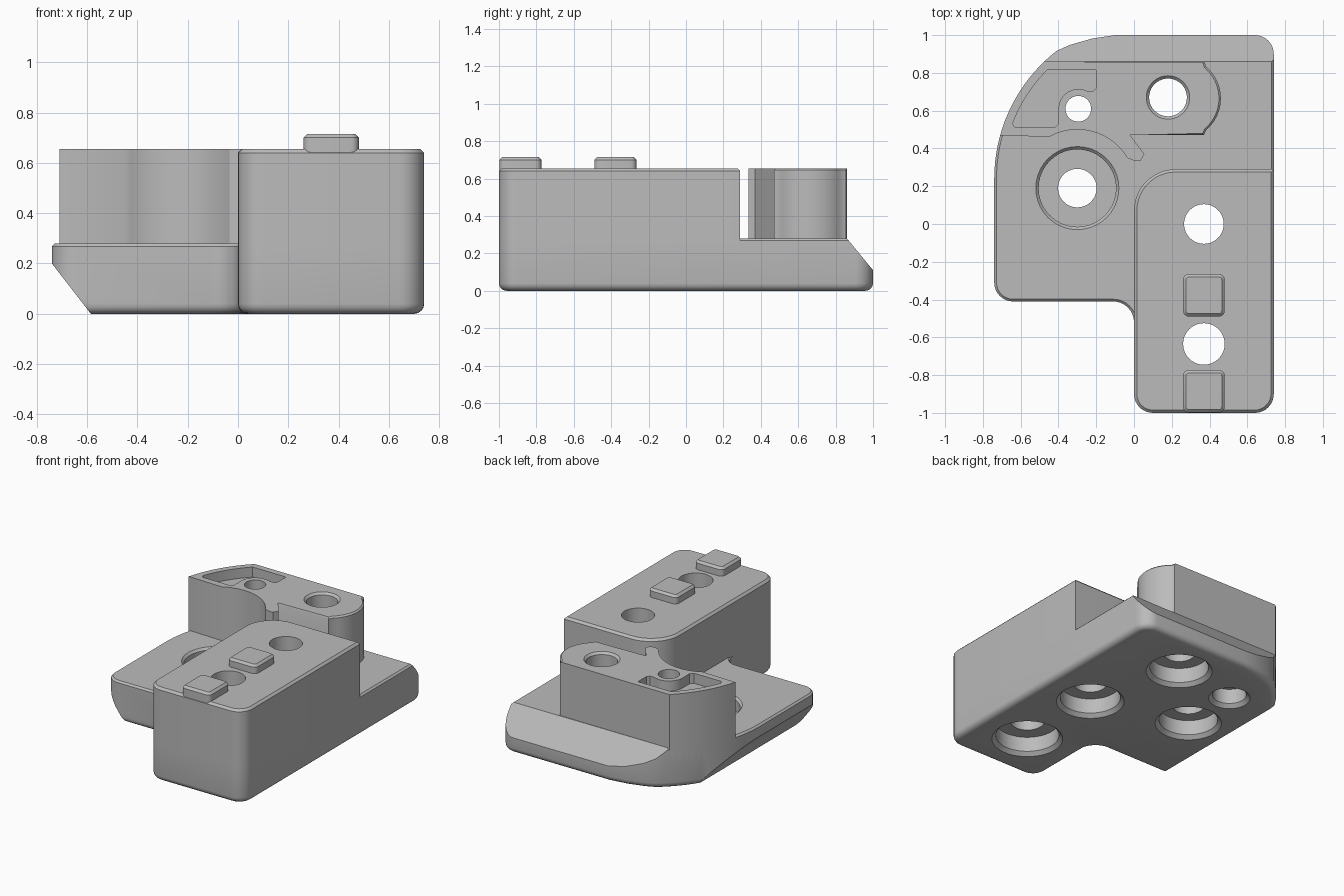
import bpy, bmesh
from math import cos, sin, radians
from mathutils import Vector

if "Cube" in bpy.data.objects:
    bpy.data.objects.remove(bpy.data.objects["Cube"])

grey = bpy.data.materials.new("plain_grey")
grey.use_nodes = True
colour = (0.5, 0.5, 0.5, 1)
grey.diffuse_color = colour
grey.node_tree.nodes["Principled BSDF"].inputs["Base Color"].default_value = colour

BASE_TOP, BLOCK_TOP, STUD_TOP = 0.28, 0.655, 0.715


def arc(cx, cy, r, a0, a1, n=8):
    angles = [radians(a0 + (a1 - a0) * i / n) for i in range(n + 1)]
    return [(cx + r * cos(a), cy + r * sin(a)) for a in angles]


def finish(name, bm):
    bmesh.ops.recalc_face_normals(bm, faces=bm.faces)
    mesh = bpy.data.meshes.new(name)
    bm.to_mesh(mesh)
    bm.free()
    mesh.materials.append(grey)
    obj = bpy.data.objects.new(name, mesh)
    bpy.context.collection.objects.link(obj)
    return obj


def rim_bevel(bm, z, size, segments, rule=lambda p: True):
    edges = [e for e in bm.edges if all(abs(v.co.z - z) < 1e-5 for v in e.verts)
             and rule((e.verts[0].co + e.verts[1].co) / 2)]
    bmesh.ops.bevel(bm, geom=edges, offset=size, segments=segments,
                    profile=0.5, affect='EDGES')


def prism(outline, z0, z1):
    bm = bmesh.new()
    face = bm.faces.new([bm.verts.new((x, y, z0)) for x, y in outline])
    top = bmesh.ops.extrude_face_region(bm, geom=[face])["geom"]
    bmesh.ops.translate(bm, vec=(0, 0, z1 - z0),
                        verts=[g for g in top if isinstance(g, bmesh.types.BMVert)])
    bmesh.ops.recalc_face_normals(bm, faces=bm.faces)
    return bm


def slice_off(bm, point, normal):
    bmesh.ops.bisect_plane(bm, geom=bm.verts[:] + bm.edges[:] + bm.faces[:],
                           plane_co=point, plane_no=Vector(normal).normalized(),
                           clear_outer=True)
    bmesh.ops.holes_fill(bm, edges=[e for e in bm.edges if e.is_boundary], sides=0)


def lathe(name, x, y, profile, n=40):
    bm = bmesh.new()
    rings = [[bm.verts.new((px, py, z)) for px, py in arc(x, y, r, 0, 360, n)[:-1]]
             for r, z in profile]
    for a, b in zip(rings, rings[1:]):
        for i in range(n):
            j = (i + 1) % n
            bm.faces.new((a[i], a[j], b[j], b[i]))
    bm.faces.new(rings[0])
    bm.faces.new(rings[-1])
    return finish(name, bm)


# Base plate: stepped footprint, rounded back, sloped back and left undersides
sweep = (0.118, 0.24, 0.858)
base = prism(arc(-0.64, -0.31, 0.1, 180, 270) + arc(-0.11, -0.52, 0.11, 90, 0)
             + arc(0.1, -0.9, 0.1, 180, 270) + arc(0.64, -0.9, 0.1, 270, 360)
             + arc(0.64, 0.9, 0.1, 0, 90)
             + [(-0.1, 1), (-0.22, 0.982), (-0.34, 0.948)]
             + arc(*sweep, 128, 180, 18), 0, BASE_TOP)
rim_bevel(base, 0, 0.04, 4)
rim_bevel(base, BASE_TOP, 0.012, 1)
slice_off(base, (0, 0.86, BASE_TOP), (0, 0.17, 0.14))
slice_off(base, (-0.74, 0, 0.2), (-0.2, 0, -0.155))
base_plate = finish("base_plate", base)

# Long raised block
block = prism(arc(0.1, -0.9, 0.1, 180, 270) + arc(0.64, -0.9, 0.1, 270, 360)
              + [(0.74, 0.29)] + arc(0.22, 0.07, 0.22, 90, 180, 12), 0.15, BLOCK_TOP)
rim_bevel(block, BLOCK_TOP, 0.015, 1)
long_block = finish("long_block", block)

# Rear raised block with a concave front and a small hooked lip
rear = prism(arc(*sweep, 133.7, 164.5, 12) + arc(-0.3, 0.19, 0.31, 119, 31, 16)
             + [(0.0, 0.335), (0.035, 0.335), (0.055, 0.37), (-0.02, 0.47)]
             + [(0.37, 0.47)] + arc(0.24, 0.665, 0.22, -50, 50, 12)
             + [(0.375, 0.855)], 0.2, BLOCK_TOP)
rim_bevel(rear, BLOCK_TOP, 0.01, 1, lambda p: p.x > 0 and p.y > 0.46)
rear_block = finish("rear_block", rear)

# Locating studs on the long block
studs = []
for name, y0 in (("front_stud", -0.998), ("middle_stud", -0.49)):
    x0, x1, y1, r = 0.26, 0.48, y0 + 0.225, 0.03
    stud = prism(arc(x0 + r, y0 + r, r, 180, 270, 4) + arc(x1 - r, y0 + r, r, 270, 360, 4)
                 + arc(x1 - r, y1 - r, r, 0, 90, 4) + arc(x0 + r, y1 - r, r, 90, 180, 4),
                 0.635, STUD_TOP)
    rim_bevel(stud, STUD_TOP, 0.015, 1)
    studs.append(finish(name, stud))


# Screw holes: chamfered wide bore below, narrow shaft above
def screw_hole(name, x, y, bore, shaft, upper):
    lower = [(bore + 0.035, -0.01), (bore, 0.025), (bore, 0.13), (shaft, 0.13)]
    return lathe(name, x, y, lower + upper)


straight = lambda r: [(r, 0.8)]
cutters = [
    screw_hole("front_hole", 0.37, -0.635, 0.205, 0.11, straight(0.11)),
    screw_hole("middle_hole", 0.37, 0, 0.195, 0.105, straight(0.105)),
    screw_hole("rear_hole", 0.18, 0.67, 0.19, 0.1,
               [(0.1, BLOCK_TOP - 0.015), (0.125, BLOCK_TOP + 0.01)]),
    screw_hole("small_hole", -0.295, 0.61, 0.11, 0.068, straight(0.068)),
    screw_hole("recessed_hole", -0.3, 0.19, 0.19, 0.102,
               [(0.102, 0.19), (0.205, 0.19), (0.205, 0.265), (0.23, 0.29)]),
]

# Shallow pocket in the rear block, wrapped around the small hole
pocket = prism([(-0.2, 0.815)] + arc(0.118, 0.24, 0.815, 135, 159, 8)
               + [(-0.63, 0.51), (-0.42, 0.51), (-0.4, 0.53), (-0.4, 0.6)]
               + arc(-0.295, 0.61, 0.105, 180, 62, 10) + [(-0.215, 0.705), (-0.2, 0.72)],
               BLOCK_TOP - 0.07, 0.75)
cutters.append(finish("pocket_cutter", pocket))

# Cut the holes, then smooth the curved walls
for obj in [base_plate, long_block, rear_block] + studs:
    bpy.ops.object.select_all(action='DESELECT')
    bpy.context.view_layer.objects.active = obj
    obj.select_set(True)
    if obj not in studs:
        for cutter in cutters:
            mod = obj.modifiers.new(cutter.name, 'BOOLEAN')
            mod.operation = 'DIFFERENCE'
            mod.solver = 'EXACT'
            mod.object = cutter
            bpy.ops.object.modifier_apply(modifier=mod.name)
    bpy.ops.object.shade_smooth_by_angle(angle=radians(30))

for cutter in cutters:
    bpy.data.objects.remove(cutter)
